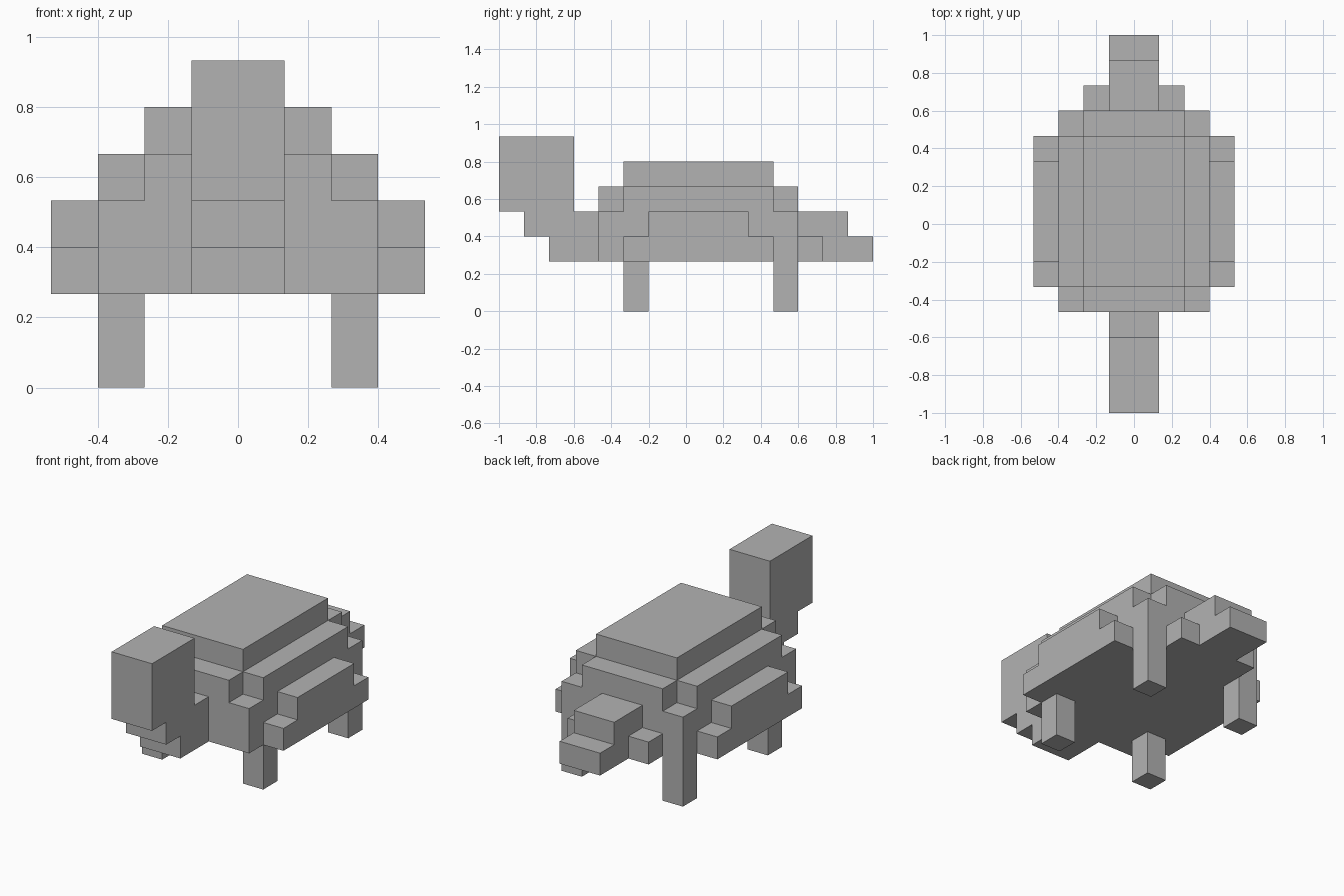
import bpy
import bmesh
from mathutils import Vector

cube = bpy.data.objects.get("Cube")
if cube:
    bpy.data.objects.remove(cube, do_unlink=True)

U = 2 / 15  # size of one block

grey = bpy.data.materials.new("plain_grey")
grey.use_nodes = True
colour = (0.448, 0.448, 0.448, 1)
grey.diffuse_color = colour
grey.node_tree.nodes["Principled BSDF"].inputs["Base Color"].default_value = colour


def prism(name, profile, axis, start, end):
    """Extrude a flat profile, in block units, along the x or z axis."""
    bm = bmesh.new()
    if axis == "x":
        points = [Vector((start, a, b)) for a, b in profile]
        step = Vector((end - start, 0, 0))
    else:
        points = [Vector((a, b, start)) for a, b in profile]
        step = Vector((0, 0, end - start))
    face = bm.faces.new([bm.verts.new(p * U) for p in points])
    grown = bmesh.ops.extrude_face_region(bm, geom=[face], use_keep_orig=True)
    moved = [v for v in grown["geom"] if isinstance(v, bmesh.types.BMVert)]
    bmesh.ops.translate(bm, verts=moved, vec=step * U)
    bmesh.ops.recalc_face_normals(bm, faces=bm.faces)
    mesh = bpy.data.meshes.new(name)
    bm.to_mesh(mesh)
    bm.free()
    mesh.materials.append(grey)
    obj = bpy.data.objects.new(name, mesh)
    bpy.context.collection.objects.link(obj)
    return obj


def block(name, x, y, z):
    corners = [(x[0], y[0]), (x[1], y[0]), (x[1], y[1]), (x[0], y[1])]
    return prism(name, corners, "z", z[0], z[1])


# Shell: core, notched middle tier and flat top
FRONT, BACK = -3.5, 4.5
block("shell_core", (-3, 3), (FRONT, BACK), (2, 4))
half = [(2, FRONT), (2, FRONT + 1), (3, FRONT + 1),
        (3, BACK - 1), (2, BACK - 1), (2, BACK)]
tier = half + [(-x, y) for x, y in reversed(half)]
prism("shell_middle", tier, "z", 4, 5)
block("shell_top", (-2, 2), (FRONT + 1, BACK - 1), (5, 6))

# Head and neck in one stepped side profile
head = [(FRONT, 2), (-5.5, 2), (-5.5, 3), (-6.5, 3), (-6.5, 4), (-7.5, 4),
        (-7.5, 7), (-4.5, 7), (-4.5, 4), (FRONT, 4)]
prism("head_and_neck", head, "x", -1, 1)

# Tail
tail = [(BACK, 2), (7.5, 2), (7.5, 3), (6.5, 3), (6.5, 4), (BACK, 4)]
prism("tail", tail, "x", -1, 1)

# Parts repeated on each side
flank = [(-2.5, 2), (3.5, 2), (3.5, 3), (2.5, 3), (2.5, 4), (-1.5, 4),
         (-1.5, 3), (-2.5, 3)]
for side, s in (("left", 1), ("right", -1)):
    prism(side + "_flank", flank, "x", 3 * s, 4 * s)
    block(side + "_tail_base", (s, 2 * s), (BACK, BACK + 1), (2, 3))
    for end, y in (("front", -2.5), ("back", 3.5)):
        block(f"{end}_{side}_leg", (2 * s, 3 * s), (y, y + 1), (0, 2))
